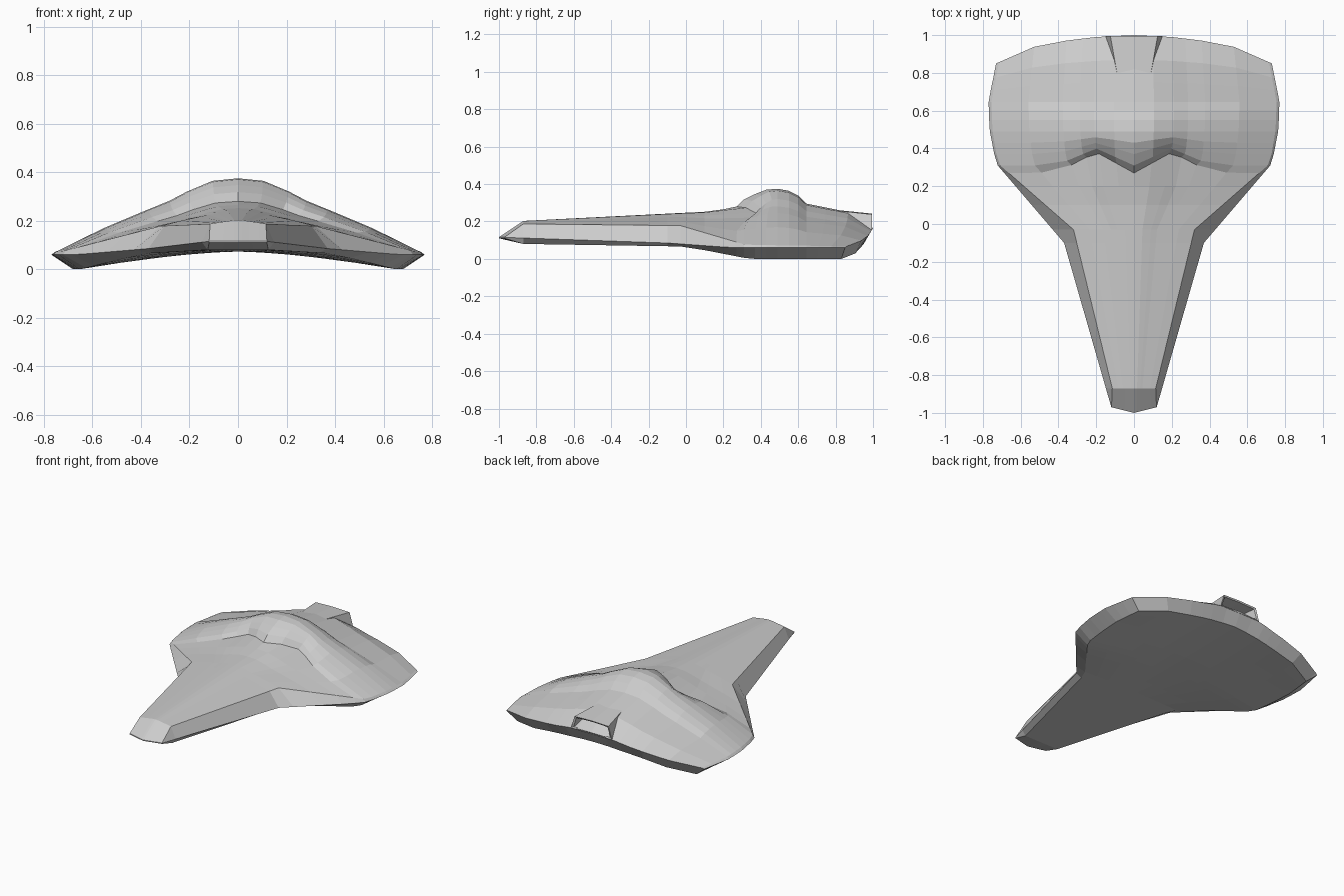
import bpy, bmesh

if "Cube" in bpy.data.objects:
    bpy.data.objects.remove(bpy.data.objects["Cube"])

def lerp(keys, t):
    """Piecewise linear lookup in (t, value) pairs."""
    if t <= keys[0][0]:
        return keys[0][1]
    for (a, va), (b, vb) in zip(keys, keys[1:]):
        if t <= b:
            return va + (vb - va) * (t - a) / (b - a)
    return keys[-1][1]

def finish(name, bm):
    bmesh.ops.recalc_face_normals(bm, faces=bm.faces)
    me = bpy.data.meshes.new(name)
    bm.to_mesh(me)
    bm.free()
    ob = bpy.data.objects.new(name, me)
    bpy.context.collection.objects.link(ob)
    return ob

# Profile curves along the length of the hull
STATIONS = [-.97, -.87, -.1, -.03, .1, .2, .27, .31, .37, .43, .49, .55, .6, .645, .75, .87, 1]
RIM_X = [(-.97, .12), (-.1, .37), (.32, .73), (.5, .765), (.65, .77), (1, .73)]
RIM_Z = [(-.97, .115), (-.1, .085), (.25, .06), (1, .06)]
SHOULDER_X = [(-.97, .119), (-.87, .115), (-.03, .32), (.32, .72), (.5, .75), (.65, .755), (1, .715)]
SHOULDER_Z = [(-.97, .116), (-.87, .187), (-.03, .178), (.32, .075), (1, .066)]
TOP_Z = [(-.97, .116), (-.87, .203), (.1, .252), (.2, .265), (.27, .28), (.31, .318), (.37, .347),
         (.43, .37), (.49, .375), (.55, .364), (.6, .338), (.645, .295), (.87, .25), (1, .165)]
CHINE_X = [(-.97, .119), (-.87, .125), (-.05, .345), (.34, .65), (.5, .67), (.65, .68), (1, .66)]
CHINE_Z = [(-.97, .11), (-.87, .08), (0, .066), (.34, 0), (1, 0)]
KEEL_Z = [(-.97, .11), (-.87, .08), (.5, .073), (1, .08)]
REAR_Y = [(0, 1), (.2, .99), (.49, .955), (.73, .85)]
CANOPY_SWEEP = [(0, 0), (.2, 1), (.36, .25), (.5, 0)]
F = [0, .14, .28, .38, .5, .74, 1]           # column fractions across the half width
P = [1, .965, .82, .69, .57, .32, 0]         # height of the domed section per column

def place(s, x, f, drop=0):
    """Actual y of a point: pointed nose, bowed tail."""
    if s == STATIONS[0]:
        return s - .03 * (1 - f)
    if s > .65:
        return .65 + (s - .65) / .35 * (lerp(REAR_Y, x) - drop - .65)
    return s

# Hull: half of the body lofted station by station, then mirrored
bm = bmesh.new()
tops, bottoms = [], []
for s in STATIONS:
    sx, sz, tz = lerp(SHOULDER_X, s), lerp(SHOULDER_Z, s), lerp(TOP_Z, s)
    cx, cz, kz = lerp(CHINE_X, s), lerp(CHINE_Z, s), lerp(KEEL_Z, s)
    sweep = max(0, (.49 - s) / .22) * .11 if s >= .27 else 0
    top, bottom = [], []
    for f, p in zip(F, P):
        x = f * sx
        y = place(s, x, f) + sweep * lerp(CANOPY_SWEEP, x)
        top.append(bm.verts.new((x, y, sz + (tz - sz) * p)))
        x = f * cx
        bottom.append(bm.verts.new((x, place(s, x, f, .05), kz + (cz - kz) * f ** 1.5)))
    rx = lerp(RIM_X, s)
    top.append(bm.verts.new((rx, place(s, rx, 1), lerp(RIM_Z, s))))
    tops.append(top)
    bottoms.append(bottom)

for i in range(len(STATIONS) - 1):
    for rows in (tops, bottoms):
        a, b = rows[i], rows[i + 1]
        for j in range(len(a) - 1):
            bm.faces.new((a[j], a[j + 1], b[j + 1], b[j]))
    bm.faces.new((tops[i][-1], bottoms[i][-1], bottoms[i + 1][-1], tops[i + 1][-1]))
for t, b in ((tops[0], bottoms[0]), (tops[-1], bottoms[-1])):
    for j in range(len(F) - 1):
        bm.faces.new((t[j], t[j + 1], b[j + 1], b[j]))
    bm.faces.new((t[-2], t[-1], b[-1]))
hull = finish("hull", bm)
mirror = hull.modifiers.new("mirror", 'MIRROR')
mirror.use_clip = True

# Exhaust hood: tapered duct with a recessed opening at the tail
bm = bmesh.new()
RINGS = [(.80, .10, .09, .22, .258), (.995, .15, .125, .155, .238),
         (.99, .135, .115, .165, .229), (.87, .10, .09, .18, .22)]
prev = None
for y, w_low, w_high, low, high in RINGS:
    ring = [bm.verts.new(c) for c in ((-w_low, y, low), (w_low, y, low), (w_high, y, high),
                                      (0, y, high + .004), (-w_high, y, high))]
    if prev:
        for j in range(5):
            k = (j + 1) % 5
            bm.faces.new((prev[j], prev[k], ring[k], ring[j]))
    else:
        bm.faces.new(ring)
    prev = ring
bm.faces.new(prev)
finish("exhaust_hood", bm)
